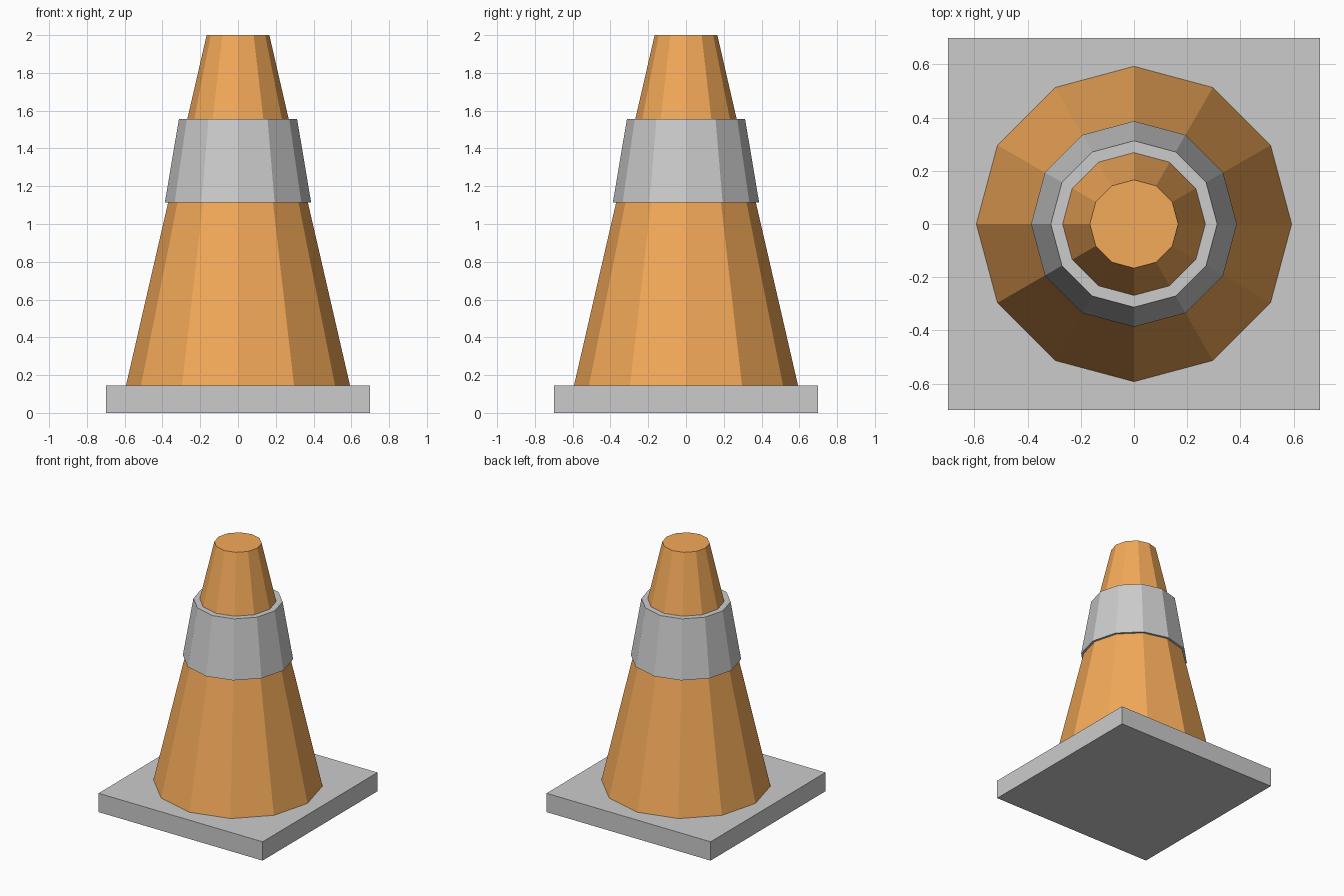
import bpy

if "Cube" in bpy.data.objects:
    bpy.data.objects.remove(bpy.data.objects["Cube"])

SIDES = 12
BASE_TOP = 0.145

orange = bpy.data.materials.new("orange")
orange.diffuse_color = (0.9, 0.4, 0.1, 1)
orange.use_nodes = True
orange.node_tree.nodes["Principled BSDF"].inputs["Base Color"].default_value = orange.diffuse_color


def frustum(name, r_bottom, r_top, z_bottom, z_top, material=None):
    bpy.ops.mesh.primitive_cone_add(
        vertices=SIDES, radius1=r_bottom, radius2=r_top,
        depth=z_top - z_bottom, location=(0, 0, (z_bottom + z_top) / 2))
    obj = bpy.context.object
    obj.name = name
    if material:
        obj.data.materials.append(material)
    return obj


# Square foot plate
bpy.ops.mesh.primitive_cube_add(size=1, location=(0, 0, BASE_TOP / 2))
base = bpy.context.object
base.name = "base_plate"
base.scale = (1.4, 1.4, BASE_TOP)
bpy.ops.object.transform_apply(location=False, rotation=False, scale=True)

# Tapered orange body
frustum("cone_body", 0.593, 0.166, BASE_TOP, 2.0, orange)

# Reflective collar, slightly wider than the body
frustum("reflective_band", 0.387, 0.313, 1.115, 1.555)
